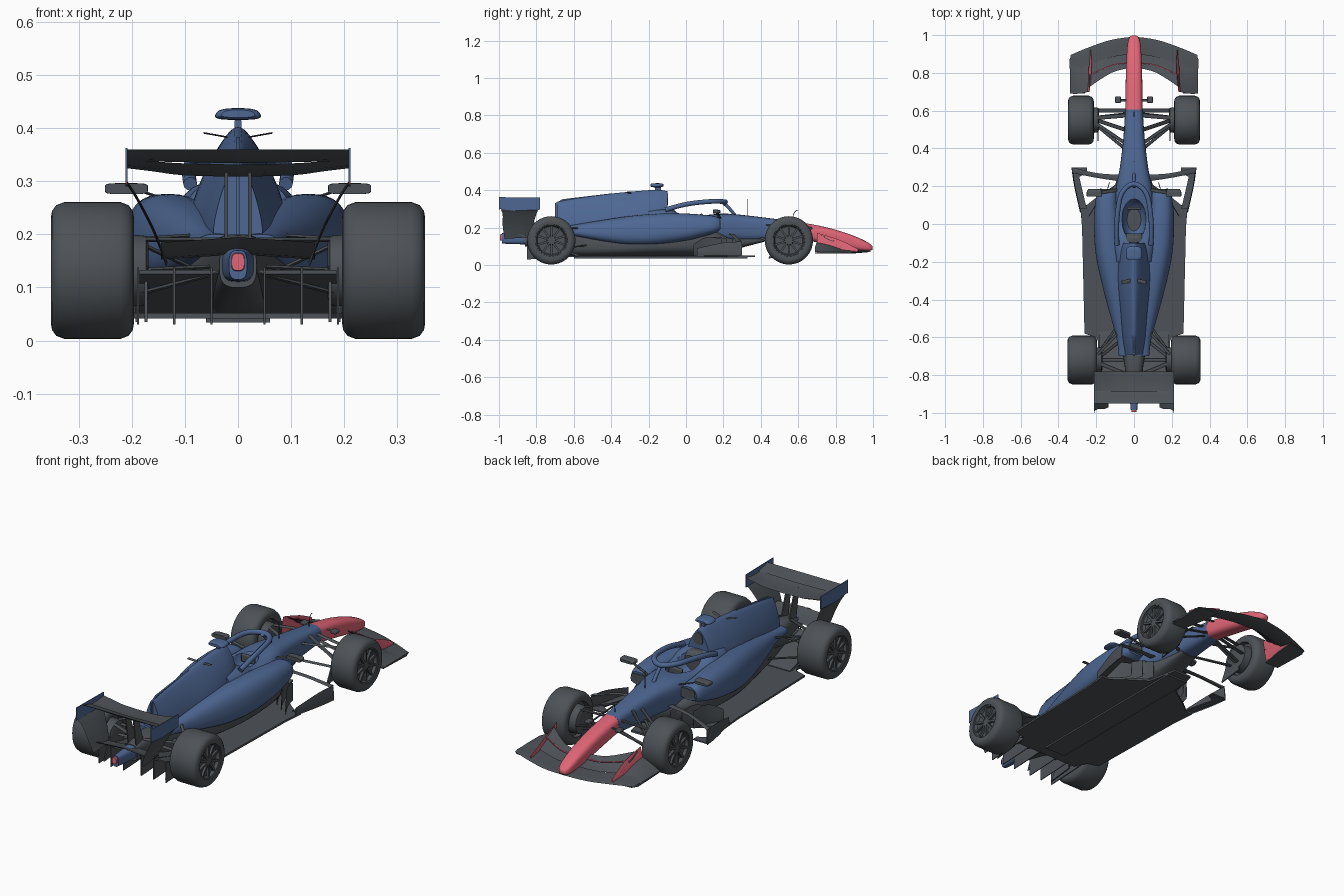
import bpy, bmesh
from math import sin, cos, pi, radians
from mathutils import Vector, Matrix


def material(name, rgb):
    m = bpy.data.materials.new(name)
    m.diffuse_color = (*rgb, 1)
    return m


BLUE = material("blue_paint", (0.075, 0.135, 0.29))
PINK = material("pink_paint", (0.75, 0.13, 0.18))
DARK = material("carbon", (0.075, 0.085, 0.095))


def finish(name, bm, mat, mirror=False, bevel=0, angle=35):
    bmesh.ops.recalc_face_normals(bm, faces=bm.faces)
    me = bpy.data.meshes.new(name)
    bm.to_mesh(me)
    bm.free()
    ob = bpy.data.objects.new(name, me)
    bpy.context.collection.objects.link(ob)
    me.materials.append(mat)
    bpy.ops.object.select_all(action='DESELECT')
    ob.select_set(True)
    bpy.context.view_layer.objects.active = ob
    bpy.ops.object.shade_smooth_by_angle(angle=radians(angle))
    if bevel:
        b = ob.modifiers.new("bevel", 'BEVEL')
        b.width, b.segments = bevel, 2
    if mirror:
        ob.modifiers.new("mirror", 'MIRROR')
    return ob


def skin(name, rings, mat, **kw):
    bm = bmesh.new()
    vs = [[bm.verts.new(p) for p in r] for r in rings]
    for a, b in zip(vs, vs[1:]):
        for i in range(len(a)):
            j = (i + 1) % len(a)
            bm.faces.new((a[i], a[j], b[j], b[i]))
    bm.faces.new(vs[0])
    bm.faces.new(vs[-1])
    return finish(name, bm, mat, **kw)


def spline(secs, n=5):
    s = [secs[0]] + list(secs) + [secs[-1]]
    out = []
    for a, b, c, d in zip(s, s[1:], s[2:], s[3:]):
        for k in range(n):
            t = k / n
            out.append([0.5 * (2*q + (r-p)*t + (2*p - 5*q + 4*r - u)*t*t + (3*q - p - 3*r + u)*t**3)
                        for p, q, r, u in zip(a, b, c, d)])
    return out + [list(secs[-1])]


# lengthwise body: sections are (y, centre x, half width, z bottom, z top)
def loft(name, secs, mat, power=3, taper=0, n=36, **kw):
    rings = []
    for y, cx, hw, zb, zt in spline(secs):
        ring = []
        for i in range(n):
            c, s = cos(2*pi*i/n), sin(2*pi*i/n)
            px = abs(c)**(2/power) * (1 if c > 0 else -1)
            pz = abs(s)**(2/power) * (1 if s > 0 else -1)
            ring.append((cx + hw*px*(1 - taper*(pz+1)/2), y, (zb+zt)/2 + pz*(zt-zb)/2))
        rings.append(ring)
    return skin(name, rings, mat, **kw)


# aerofoil-section blade through pairs of (leading, trailing) points
def blade(name, secs, mat, thick=0.006, camber=0, mirror=True):
    secs = spline([(*a, *b) for a, b in secs], 4)
    prof = [(0, 0), (.12, .8), (.4, 1), (.75, .6), (1, 0.08), (.75, -.6), (.4, -1), (.12, -.8)]
    rings = []
    for i, s in enumerate(secs):
        a, b = Vector(s[:3]), Vector(s[3:])
        span = Vector(secs[min(i+1, len(secs)-1)][:3]) - Vector(secs[max(i-1, 0)][:3])
        nrm = span.cross(b - a).normalized()
        rings.append([a.lerp(b, t) + nrm*(h*thick/2 + camber*4*t*(1-t)) for t, h in prof])
    return skin(name, rings, mat, mirror=mirror)


def arm(name, p, q, chord=0.022, thick=0.008):
    h = Vector((0, chord/2, 0))
    p, q = Vector(p), Vector(q)
    return blade(name, [(p+h, p-h), (q+h, q-h)], DARK, thick)


def plate(name, outline, axis, lo, hi, mat, **kw):
    put = (lambda v, a, b: (v, a, b)) if axis == 'x' else (lambda v, a, b: (a, b, v))
    return skin(name, [[put(v, a, b) for a, b in outline] for v in (lo, hi)], mat, **kw)


def box(name, x, y, z, mat, **kw):
    return plate(name, [(x[0], y[0]), (x[1], y[0]), (x[1], y[1]), (x[0], y[1])], 'z', *z, mat, **kw)


def spin(name, prof, cy, cz, mat, n=56, **kw):
    return skin(name, [[(x, cy + r*cos(2*pi*i/n), cz + r*sin(2*pi*i/n)) for i in range(n)]
                       for x, r in prof], mat, **kw)


def tube(name, pts, r, mat):
    cu = bpy.data.curves.new(name, 'CURVE')
    cu.dimensions, cu.bevel_depth, cu.bevel_resolution, cu.use_fill_caps = '3D', r, 3, True
    sp = cu.splines.new('NURBS')
    sp.points.add(len(pts) - 1)
    for pt, co in zip(sp.points, pts):
        pt.co = (*co, 1)
    sp.use_endpoint_u, sp.order_u = True, 3
    cu.materials.append(mat)
    bpy.context.collection.objects.link(bpy.data.objects.new(name, cu))


# wheels, rims and brake drums
for tag, y, lo, hi in (("front", 0.55, 0.215, 0.347), ("rear", -0.72, 0.198, 0.35)):
    R = 0.129
    side = [(0, .086), (-.002, .1), (0, .112), (.008, .123), (.024, R)]
    spin(tag + "_tyre", [(lo+.03, .08)] + [(lo+d, r) for d, r in side]
         + [(hi-d, r) for d, r in side[::-1]] + [(hi-.03, .08)], y, 0.132, DARK, mirror=True)
    spin(tag + "_rim", [(lo+.02, .01), (lo+.02, .084), (hi-.003, .087), (hi-.006, .08), (hi-.02, .074),
                        (hi-.022, .026), (hi-.01, .02), (hi-.01, .004)], y, 0.132, DARK, mirror=True)
    bm = bmesh.new()
    for i in range(10):
        bmesh.ops.create_cube(bm, size=1, matrix=Matrix.Translation((hi-.016, y, .132))
                              @ Matrix.Rotation(2*pi*i/10, 4, 'X') @ Matrix.Translation((0, 0, .048))
                              @ Matrix.Diagonal((.014, .011, .06, 1)))
    finish(tag + "_spokes", bm, DARK, mirror=True)
    spin(tag + "_brake_drum", [(lo-.03, .05), (lo-.025, .065), (lo+.025, .07)], y, 0.132, DARK, mirror=True)
    plate(tag + "_brake_vane", [(y-.11, .035), (y+.02, .05), (y+.03, .14), (y-.06, .14)], 'x',
          lo-.028, lo-.022, DARK, mirror=True)

# chassis with cockpit opening
chassis = loft("chassis", [(.605, 0, .046, .14, .23), (.45, 0, .057, .13, .25), (.3, 0, .075, .125, .268),
                           (.2, 0, .095, .12, .275), (.1, 0, .11, .12, .268), (0, 0, .115, .12, .268),
                           (-.1, 0, .115, .12, .30), (-.2, 0, .1, .12, .3)], BLUE, 3.2)
bm = bmesh.new()
bmesh.ops.create_uvsphere(bm, u_segments=40, v_segments=20, radius=1,
                          matrix=Matrix.Translation((0, .025, .29)) @ Matrix.Diagonal((.066, .11, .11, 1)))
cutter = finish("cockpit_cutter", bm, DARK)
cutter.hide_render = True
cut = chassis.modifiers.new("cockpit", 'BOOLEAN')
cut.object, cut.operation = cutter, 'DIFFERENCE'
bpy.context.view_layer.objects.active = chassis
bpy.ops.object.modifier_apply(modifier="cockpit")
bpy.data.objects.remove(cutter)

# nose, engine cover, sidepods
loft("nose", [(.605, 0, .0455, .14, .23), (.75, 0, .044, .112, .202), (.88, 0, .04, .085, .163),
              (.96, 0, .033, .075, .128), (.99, 0, .022, .078, .108), (.998, 0, .01, .085, .1)], PINK, 3)
loft("engine_cover", [(-.1, 0, .075, .26, .395), (-.16, 0, .1, .22, .402), (-.3, 0, .12, .17, .392),
                      (-.45, 0, .1, .16, .376), (-.6, 0, .08, .155, .355), (-.69, 0, .062, .155, .338)],
     BLUE, 2.3, .72)
plate("cover_fin", [(-.4, .3), (-.4, .383), (-.66, .352), (-.7, .33), (-.7, .2)], 'x', -.004, .004, BLUE)
loft("sidepod", [(.18, .14, .05, .185, .25), (.15, .143, .062, .17, .262), (.08, .145, .07, .15, .27),
                 (0, .14, .08, .13, .275), (-.15, .125, .087, .108, .275), (-.3, .1, .082, .105, .262),
                 (-.45, .07, .072, .125, .24), (-.6, .05, .048, .155, .215), (-.7, .042, .042, .165, .2)],
     BLUE, 2.6, .22, mirror=True)
plate("sidepod_inlet", [(.1, .192), (.18, .198), (.175, .238), (.105, .242)], 'z', 0, .004, DARK, mirror=True
      ).matrix_world = Matrix(((1, 0, 0, 0), (0, 0, 1, .181), (0, 1, 0, 0), (0, 0, 0, 1)))
loft("airbox_intake", [(-.095, 0, .03, .322, .383), (-.11, 0, .03, .322, .383)], DARK, 2.3, .3)
loft("camera_pod", [(-.12, 0, .03, .422, .432), (-.135, 0, .046, .416, .437), (-.175, 0, .047, .416, .437),
                    (-.19, 0, .035, .42, .434)], BLUE, 3, .25)
loft("camera_post", [(-.135, 0, .007, .385, .42), (-.165, 0, .007, .385, .42)], BLUE)
arm("cover_horn", (.02, -.3, .383), (.065, -.31, .391), .02, .003)

# halo
tube("halo_hoop", [(-.09, -.11, .295), (-.094, -.04, .318), (-.088, .06, .335), (-.07, .17, .343), (0, .225, .335),
                   (.07, .17, .343), (.088, .06, .335), (.094, -.04, .318), (.09, -.11, .295)], .013, BLUE)
tube("halo_pillar", [(0, .195, .335), (0, .225, .315), (0, .265, .262)], .009, BLUE)

# cockpit interior
loft("headrest", [(-.1, 0, .06, .2, .3), (-.07, 0, .055, .2, .3), (-.05, 0, .045, .2, .28)], DARK, 3)
box("seat", (-.05, .05), (-.06, .08), (.175, .195), DARK, bevel=.006)
box("steering_wheel", (-.038, .038), (.075, .09), (.235, .275), DARK, bevel=.006)

# mirrors
loft("mirror", [(.185, .21, .032, .279, .292), (.17, .21, .04, .276, .296), (.145, .21, .04, .276, .296)],
     DARK, 5, mirror=True)
arm("mirror_stalk", (.09, .18, .25), (.19, .165, .284), .018, .005)

# floor, tub underside, plank
half = [(.05, .37), (.08, .22), (.2, .14), (.25, .1), (.285, .1), (.275, -.02), (.262, -.58), (.2, -.6), (.17, -.66)]
plate("floor", half + [(-x, y) for x, y in half[::-1]], 'z', .042, .052, DARK)
box("plank", (-.06, .06), (-.6, .33), (.034, .043), DARK)
loft("underbody", [(.42, 0, .045, .125, .15), (.25, 0, .075, .08, .16), (.15, 0, .14, .05, .19),
                   (0, 0, .165, .045, .2), (-.2, 0, .165, .045, .19), (-.4, 0, .12, .045, .17),
                   (-.6, 0, .075, .05, .19), (-.75, 0, .05, .08, .2), (-.86, 0, .035, .1, .18)], DARK, 3)

# bargeboards
strip = [(.25, .3), (.33, .3), (.325, .25), (.285, .08), (.25, .08), (.29, .25), (.25, .27)]
plate("floor_edge_wing", strip, 'z', .055, .061, DARK, mirror=True)
blade("bargeboard_outer", [((.33, .3, .05), (.325, .3, .125)), ((.315, .2, .05), (.312, .2, .12)),
                           ((.283, .06, .05), (.283, .06, .09))], DARK, .005)
blade("boomerang_wing", [((.07, .26, .165), (.07, .225, .165)), ((.2, .27, .155), (.2, .245, .155)),
                         ((.328, .3, .125), (.328, .27, .125))], DARK, .006)
for i in range(3):
    x, y = .11 + .045*i, .25 - .03*i
    blade("turning_vane", [((x-.025, y, .05), (x-.025, y, .14)), ((x, y-.08, .05), (x, y-.08, .15)),
                           ((x+.04, y-.15, .05), (x+.04, y-.15, .11))], DARK, .004)

# diffuser
plate("diffuser", [(-.57, .045), (-.84, .125), (-.84, .133), (-.57, .056)], 'x', -.185, .185, DARK)
for x in (.05, .12, .188):
    plate("diffuser_fence", [(-.6, .044), (-.72, .036), (-.85, .03), (-.85, .138), (-.72, .1)], 'x',
          x-.002, x+.002, DARK, mirror=True)

# rear wing
blade("rear_wing_main", [((0, -.78, .322), (0, -.91, .332)), ((.1, -.78, .325), (.1, -.91, .334)),
                         ((.16, -.78, .335), (.16, -.91, .338)), ((.209, -.78, .342), (.209, -.91, .342))],
      DARK, .012, .012)
blade("rear_wing_flap", [((0, -.885, .335), (0, -.95, .36)), ((.209, -.885, .34), (.209, -.95, .36))],
      DARK, .007, .004)
plate("rear_endplate", [(-.78, .36), (-1, .363), (-1, .3), (-.92, .29), (-.78, .296)], 'x', .208, .212, BLUE,
      mirror=True)
box("endplate_edge", (.2085, .2115), (-1, -.997), (.295, .35), PINK, mirror=True)
blade("rear_endplate_lower", [((.209, -.79, .297), (.209, -.99, .297)), ((.192, -.8, .272), (.192, -.98, .27)),
                              ((.16, -.82, .21), (.16, -.98, .21)), ((.135, -.84, .15), (.135, -.97, .14))],
      DARK, .005)
blade("beam_wing", [((0, -.84, .165), (0, -.94, .195)), ((.145, -.84, .155), (.145, -.94, .185))], DARK, .008, .008)
plate("wing_pylon", [(-.79, .17), (-.85, .17), (-.875, .325), (-.84, .32)], 'x', .019, .025, DARK, mirror=True)
loft("crash_structure", [(-.82, 0, .034, .11, .18), (-.92, 0, .023, .112, .172), (-.985, 0, .017, .115, .17)], BLUE)
loft("rear_light", [(-.98, 0, .013, .13, .166), (-.995, 0, .012, .132, .164)], PINK)

# front wing
blade("front_wing_main", [((0, .992, .075), (0, .88, .078)), ((.12, .975, .07), (.12, .87, .078)),
                          ((.24, .935, .068), (.24, .83, .082)), ((.335, .895, .066), (.335, .82, .07))],
      DARK, .008, .003)
blade("front_wing_flap_lower", [((.03, .9, .088), (.03, .845, .105)), ((.12, .885, .085), (.12, .83, .105)),
                                ((.235, .845, .088), (.235, .775, .125))], DARK, .005, .004)
blade("front_wing_flap_upper", [((.03, .855, .11), (.03, .825, .128)), ((.12, .842, .11), (.12, .8, .13)),
                                ((.238, .79, .126), (.238, .725, .16))], DARK, .005, .004)
blade("flap_trim", [((.05, .853, .113), (.05, .848, .115)), ((.12, .842, .114), (.12, .837, .117)),
                    ((.235, .79, .13), (.235, .785, .133))], PINK, .004)
blade("front_endplate", [((.23, .92, .065), (.228, .92, .085)), ((.24, .82, .065), (.225, .82, .135)),
                         ((.255, .70, .065), (.235, .70, .172))], PINK, .005)
plate("front_footplate", [(.23, .91), (.325, .9), (.342, .87), (.335, .69), (.26, .69), (.24, .8)], 'z',
      .061, .067, DARK, mirror=True)
blade("dive_plane", [((.24, .84, .08), (.24, .7, .125)), ((.29, .83, .075), (.29, .69, .095)),
                     ((.338, .85, .067), (.338, .69, .07))], DARK, .005)

# suspension: (inner point, outer point)
for p, q in (((.04, .575, .205), (.22, .56, .19)), ((.05, .43, .215), (.22, .545, .19)),
             ((.04, .58, .15), (.22, .56, .085)), ((.05, .4, .145), (.22, .54, .085)),
             ((.05, .5, .23), (.2, .55, .09)), ((.04, .6, .16), (.22, .6, .12))):
    arm("front_suspension_arm", p, q)
for p, q in (((.05, -.54, .2), (.2, -.7, .19)), ((.03, -.8, .19), (.2, -.73, .19)),
             ((.06, -.5, .11), (.2, -.7, .085)), ((.03, -.84, .13), (.2, -.75, .085)),
             ((.03, -.72, .14), (.2, -.72, .132)), ((.05, -.6, .12), (.2, -.72, .19))):
    arm("rear_suspension_arm", p, q)

# nose pods and antennas
box("nose_pod", (.07, .1), (.64, .675), (.19, .205), DARK, mirror=True, bevel=.004)
arm("nose_pod_arm", (.03, .655, .197), (.08, .655, .197), .012, .005)
tube("antenna", [(0, .33, .26), (0, .33, .31), (0, .33, .352)], .0018, DARK)
tube("pitot_tube", [(0, .57, .225), (0, .57, .29), (0, .595, .292)], .0018, DARK)
